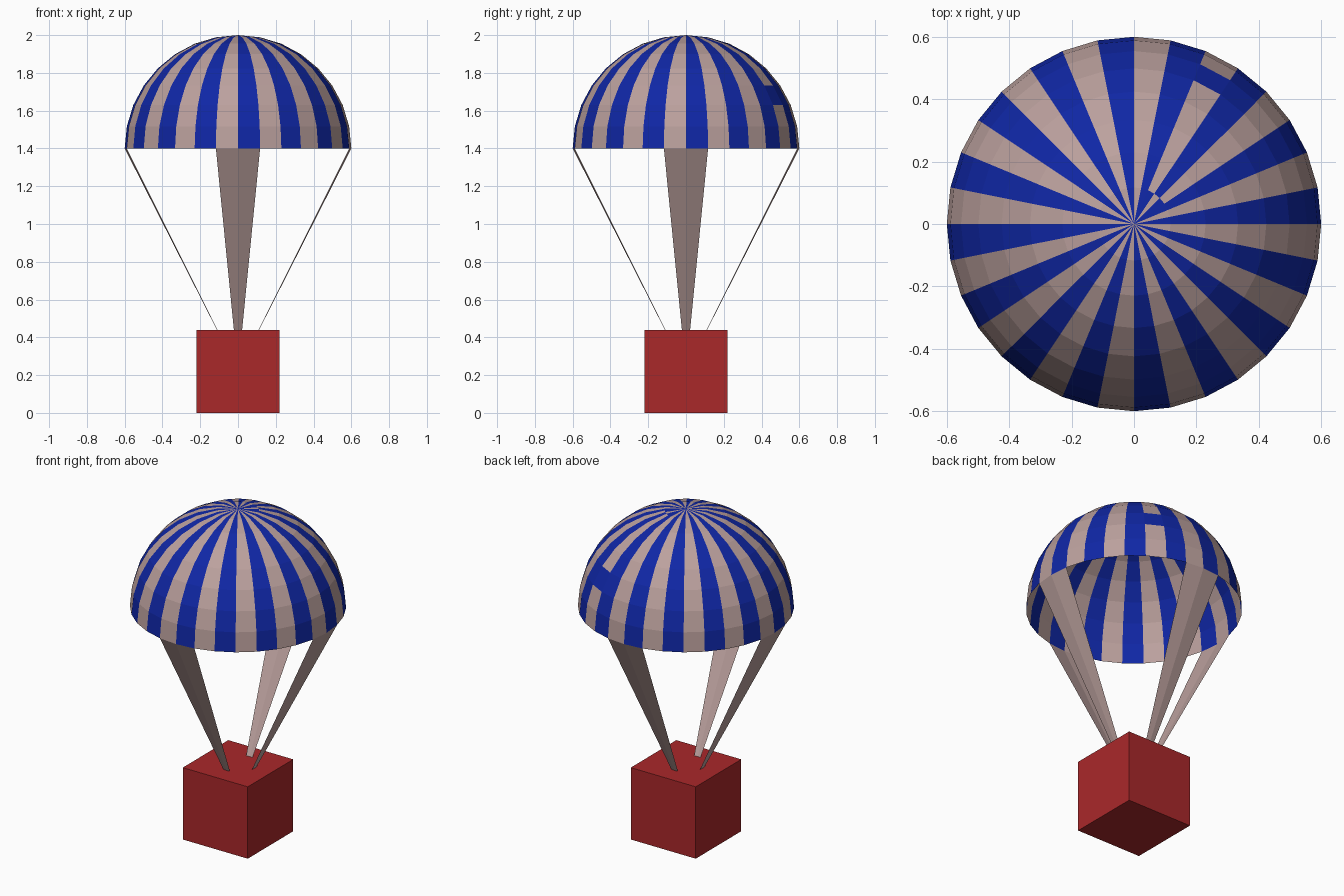
import bpy, bmesh
from math import pi, sin, cos

if "Cube" in bpy.data.objects:
    bpy.data.objects.remove(bpy.data.objects["Cube"])

R, RIM_Z, BOX = 0.6, 1.4, 0.44
SEG, RINGS = 32, 8


def material(name, rgb):
    m = bpy.data.materials.new(name)
    m.diffuse_color = (*rgb, 1)
    m.use_nodes = True
    m.node_tree.nodes["Principled BSDF"].inputs["Base Color"].default_value = m.diffuse_color
    return m


blue = material("blue", (0.005, 0.02, 0.38))
tan = material("tan", (0.5, 0.355, 0.34))
red = material("red", (0.4, 0.021, 0.023))


def finish(bm, name, *mats):
    me = bpy.data.meshes.new(name)
    bm.to_mesh(me)
    bm.free()
    for m in mats:
        me.materials.append(m)
    ob = bpy.data.objects.new(name, me)
    bpy.context.collection.objects.link(ob)
    return ob


def dome_point(k, j):
    a, e = 2 * pi * k / SEG, pi / 2 * j / RINGS
    return (R * cos(e) * cos(a), R * cos(e) * sin(a), RIM_Z + R * sin(e))


# Canopy: open half sphere with alternating gores
bm = bmesh.new()
rows = [[bm.verts.new(dome_point(k, j)) for k in range(SEG)] for j in range(RINGS)]
apex = bm.verts.new((0, 0, RIM_Z + R))
# panels whose colour is swapped: one patch, and three at the crown
swapped = {(5, 2), (3, 7), (4, 7), (5, 7)}
for j in range(RINGS):
    for k in range(SEG):
        n = (k + 1) % SEG
        top = [rows[j + 1][n], rows[j + 1][k]] if j < RINGS - 1 else [apex]
        f = bm.faces.new([rows[j][k], rows[j][n]] + top)
        f.material_index = (k + ((k, j) in swapped)) % 2
finish(bm, "canopy", blue, tan)

# Straps: two-panel strips from the rim, converging in the middle of the box
for i, side in enumerate(("right", "back", "left", "front")):
    bm = bmesh.new()
    tip = bm.verts.new((0, 0, BOX / 2))
    rim = [bm.verts.new(dome_point(i * SEG // 4 + d, 0)) for d in (-1, 0, 1)]
    for a, b in zip(rim, rim[1:]):
        bm.faces.new((tip, b, a))
    bmesh.ops.recalc_face_normals(bm, faces=bm.faces)
    finish(bm, side + "_strap", tan)

# Cargo box
bm = bmesh.new()
bmesh.ops.create_cube(bm, size=BOX)
bmesh.ops.translate(bm, verts=bm.verts, vec=(0, 0, BOX / 2))
finish(bm, "cargo_box", red)
